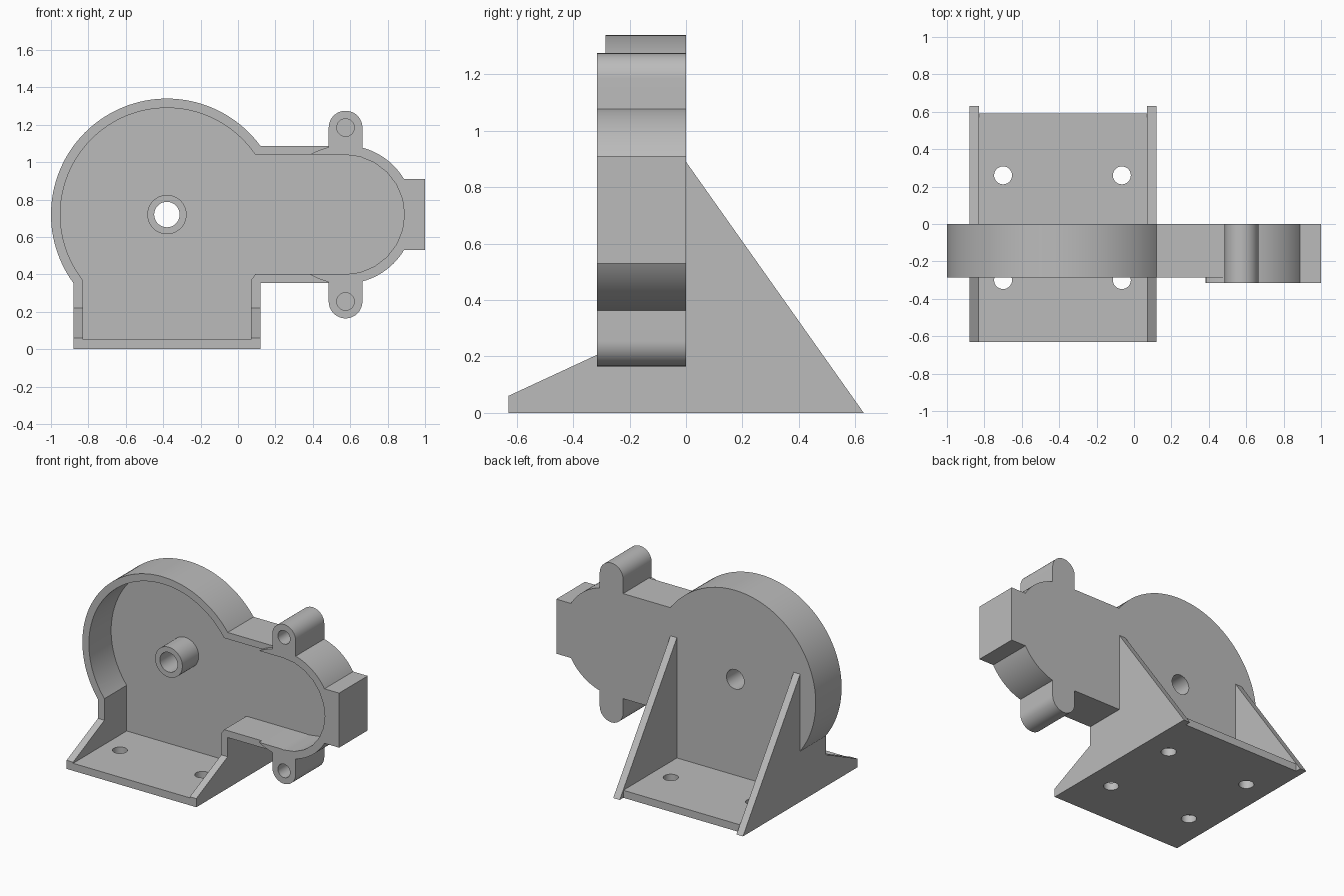
import bpy, bmesh, math

if "Cube" in bpy.data.objects:
    bpy.data.objects.remove(bpy.data.objects["Cube"], do_unlink=True)

grey = bpy.data.materials.new("light grey plastic")
grey.use_nodes = True
colour = (0.5, 0.5, 0.5, 1)
grey.diffuse_color = colour
grey.node_tree.nodes["Principled BSDF"].inputs["Base Color"].default_value = colour


def prism(name, profile, axis, lo, hi):
    """Extrude a 2D profile along an axis; y uses (x, z), x uses (y, z), z uses (x, y)."""
    place = {"x": lambda a, b, d: (d, a, b),
             "y": lambda a, b, d: (a, d, b),
             "z": lambda a, b, d: (a, b, d)}[axis]
    bm = bmesh.new()
    ends = [[bm.verts.new(place(a, b, d)) for a, b in profile] for d in (lo, hi)]
    n = len(profile)
    bm.faces.new(ends[0])
    bm.faces.new(ends[1])
    for i in range(n):
        j = (i + 1) % n
        bm.faces.new((ends[0][i], ends[0][j], ends[1][j], ends[1][i]))
    bmesh.ops.recalc_face_normals(bm, faces=bm.faces)
    mesh = bpy.data.meshes.new(name)
    bm.to_mesh(mesh)
    bm.free()
    mesh.materials.append(grey)
    ob = bpy.data.objects.new(name, mesh)
    bpy.context.collection.objects.link(ob)
    return ob


def rect(a0, a1, b0, b1):
    return [(a0, b0), (a1, b0), (a1, b1), (a0, b1)]


def circle(a, b, r, n=64):
    return [(a + r * math.cos(math.tau * i / n), b + r * math.sin(math.tau * i / n))
            for i in range(n)]


def combine(target, operation, *tool):
    """Fuse or cut a temporary prism into the target."""
    helper = prism("helper", *tool)
    helper.hide_render = True
    mod = target.modifiers.new("bool", "BOOLEAN")
    mod.operation, mod.solver, mod.object = operation, "EXACT", helper
    select(target)
    bpy.ops.object.modifier_apply(modifier=mod.name)
    bpy.data.objects.remove(helper, do_unlink=True)


def select(ob):
    bpy.ops.object.select_all(action="DESELECT")
    ob.select_set(True)
    bpy.context.view_layer.objects.active = ob


def smooth(ob):
    select(ob)
    bpy.ops.object.shade_smooth_by_angle(angle=math.radians(25))


CX, CZ = -0.38, 0.72           # wheel centre
EX = 0.57                      # rounded end centre
FRONT, RAISED, FLOOR = -0.285, -0.315, -0.04
LEFT, RIGHT, WALL = -0.88, 0.12, 0.05
LUG_X, LUG_R = 0.575, 0.09
LUGS = (1.185, 0.255)

# Housing shell: wheel, pedestal, neck, rounded end and end tab
housing = prism("housing", circle(CX, CZ, 0.62, 128), "y", FRONT, 0)
combine(housing, "UNION", rect(LEFT, RIGHT, 0, 0.5), "y", FRONT, 0)
combine(housing, "UNION", rect(0, EX, 0.354, 1.086), "y", FRONT, 0)
combine(housing, "UNION", circle(EX, CZ, 0.37, 96), "y", RAISED, 0)
combine(housing, "UNION", rect(0.8, 1.0, 0.53, 0.91), "y", RAISED, 0)

# Screw lugs above and below the rounded end
for z in LUGS:
    inner = CZ + math.copysign(0.34, z - CZ)
    combine(housing, "UNION", rect(LUG_X - LUG_R, LUG_X + LUG_R, min(z, inner), max(z, inner)),
            "y", RAISED, 0)
    combine(housing, "UNION", circle(LUG_X, z, LUG_R), "y", RAISED, 0)

# Hollow the housing from the front
combine(housing, "DIFFERENCE", circle(CX, CZ, 0.57, 128), "y", -0.5, FLOOR)
combine(housing, "DIFFERENCE", rect(LEFT + WALL, RIGHT - WALL, -0.1, 0.45), "y", -0.5, FLOOR)
combine(housing, "DIFFERENCE", rect(-0.1, EX, 0.402, 1.04), "y", -0.5, FLOOR)
combine(housing, "DIFFERENCE", circle(EX, CZ, 0.32, 24), "y", -0.5, FLOOR)

# Blind screw holes and the axle bore
for z in LUGS:
    combine(housing, "DIFFERENCE", circle(LUG_X, z, 0.047, 32), "y", -0.5, -0.06)
combine(housing, "DIFFERENCE", circle(CX, CZ, 0.068), "y", -0.5, 0.1)
smooth(housing)

# Axle hub
hub = prism("hub_tube", circle(CX, CZ, 0.105), "y", -0.22, -0.02)
combine(hub, "DIFFERENCE", circle(CX, CZ, 0.068), "y", -0.5, 0.1)
smooth(hub)

# Base plate with four mounting holes
base = prism("base_plate", rect(LEFT + WALL, RIGHT - WALL, -0.63, 0.59), "z", 0, 0.052)
for x in (-0.7, -0.065):
    for y in (-0.3, 0.26):
        combine(base, "DIFFERENCE", circle(x, y, 0.048, 32), "z", -0.1, 0.2)
smooth(base)

# Front braces and rear gussets on both edges of the base
for side, x in (("right", LEFT), ("left", RIGHT - WALL)):
    prism(side + "_front_brace", [(-0.63, 0), (FRONT, 0), (FRONT, 0.22), (-0.63, 0.06)],
          "x", x, x + WALL)
    prism(side + "_rear_gusset", [(0, 0), (0.63, 0), (0, 0.89)], "x", x, x + WALL)
